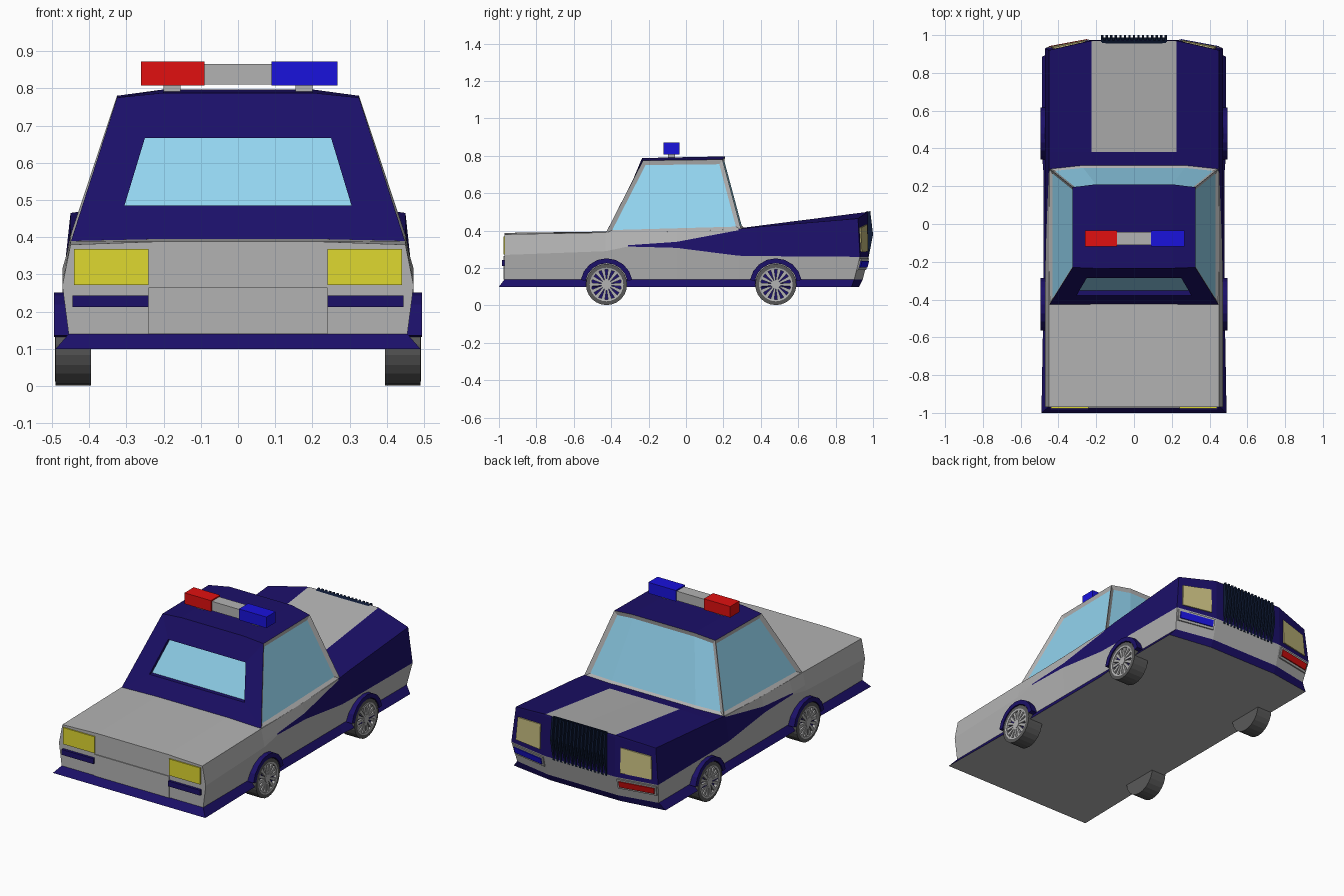
import bpy, bmesh, math
from mathutils import Vector

if "Cube" in bpy.data.objects:
    bpy.data.objects.remove(bpy.data.objects["Cube"])

COL = {"grey": (.45, .45, .45), "navy": (.011, .005, .14), "glass": (.29, .66, .87),
       "yellow": (.74, .69, .03), "tan": (.58, .52, .22), "red": (.75, .005, .005),
       "blue": (.01, .006, .72), "tyre": (.1, .1, .1), "dark": (.004, .01, .035)}
MATS = {}
for n, c in COL.items():
    MATS[n] = bpy.data.materials.new(n)
    MATS[n].diffuse_color = (*c, 1)


def mesh(name, verts, faces, mats):
    """Mesh object; mats is one colour name or one per face."""
    if isinstance(mats, str):
        mats = [mats] * len(faces)
    slots = sorted(set(mats))
    me = bpy.data.meshes.new(name)
    me.from_pydata([tuple(v) for v in verts], [], faces)
    for s in slots:
        me.materials.append(MATS[s])
    for p, m in zip(me.polygons, mats):
        p.material_index = slots.index(m)
    bm = bmesh.new()
    bm.from_mesh(me)
    bmesh.ops.remove_doubles(bm, verts=bm.verts, dist=1e-5)
    bmesh.ops.recalc_face_normals(bm, faces=bm.faces)
    bm.to_mesh(me)
    bm.free()
    ob = bpy.data.objects.new(name, me)
    bpy.context.collection.objects.link(ob)
    return ob


def prism(name, a, b, mat):
    """Solid between two matching outlines."""
    n = len(a)
    faces = [list(range(n)), list(range(n, 2 * n))]
    faces += [[i, (i + 1) % n, n + (i + 1) % n, n + i] for i in range(n)]
    return mesh(name, list(a) + list(b), faces, mat)


def box(name, x, y, z, mat):
    ring = [(x[0], y[0]), (x[1], y[0]), (x[1], y[1]), (x[0], y[1])]
    return prism(name, [(*p, z[0]) for p in ring], [(*p, z[1]) for p in ring], mat)


def panel(name, quad, u, v, depth, mat):
    """Thin plate lying on part of a quad (bottom a-b, top c-d), raised along y."""
    a, b, c, d = map(Vector, quad)
    pts = [a.lerp(b, i).lerp(c.lerp(d, i), j)
           for i, j in ((u[0], v[0]), (u[1], v[0]), (u[1], v[1]), (u[0], v[1]))]
    off = Vector((0, depth, 0))
    return prism(name, [p - off for p in pts], [p + off for p in pts], mat)


# Body shell: stations of (y, centre z, edge z, stripe top z, waist z)
stations = [(-.97, .388, .38, .32, .27), (-.43, .395, .39, .32, .29),
            (-.31, .395, .39, .322, .315), (-.05, .40, .395, .34, .308),
            (.28, .412, .408, .402, .266), (.38, .425, .42, .415, .264),
            (.92, .50, .465, .46, .26)]
halves = []
for i, (y, zc, zt, za, zb) in enumerate(stations):
    xa = .45 + .022 * (zt - za) / (zt - zb)
    xf = .48 if y < .3 else .488
    h = [[0, y, zc], [.225, y, zc], [.45, y, zt], [xa, y, za],
         [.472, y, zb], [.455, y, .14], [xf, y, .10]]
    if i == 0:
        h[6][1] = -1
        h[6][0] = .49
    if i == len(stations) - 1:
        for p, py in zip(h, (.975, .97, .92, .92, .93, .90, .885)):
            p[1] = py
    halves.append(h)
V, F, M = [], [], []


def quad(pts, mat):
    F.append(list(range(len(V), len(V) + len(pts))))
    V.extend(pts)
    M.append(mat)


def flip(p):
    return (-p[0], p[1], p[2])


for i in range(len(halves) - 1):
    a, b, y = halves[i], halves[i + 1], stations[i][0]
    hood = y > .2
    cols = ["grey" if y < 0 or y > .3 else "navy", "navy" if hood else "grey",
            "navy" if hood else "grey", "navy" if y > -.32 else "grey", "grey", "navy"]
    for k, c in enumerate(cols):
        q = [a[k], a[k + 1], b[k + 1], b[k]]
        quad(q, c)
        quad([flip(p) for p in q], c)
    quad([a[6], b[6], flip(b[6]), flip(a[6])], "grey")
# Flat tail end
t = halves[0]
quad([t[0], t[1], t[2], flip(t[2]), flip(t[1])], "grey")
for k in range(2, 6):
    quad([t[k], t[k + 1], flip(t[k + 1]), flip(t[k])], "navy" if k == 5 else "grey")
# Faceted nose end
n = halves[-1]
inner = [(.225, .97, .50), (.225, .972, .49), (.225, .975, .26), (.225, .945, .14), (.225, .925, .10)]
for k, c in enumerate(("navy", "navy", "grey", "navy")):
    q = [n[k + 2], n[k + 3], inner[k + 1], inner[k]]
    quad(q, c)
    quad([flip(p) for p in q], c)
    quad([inner[k], inner[k + 1], flip(inner[k + 1]), flip(inner[k])], c)
quad([n[0], inner[0], flip(inner[0])], "navy")
quad([n[6], inner[4], flip(inner[4]), flip(n[6])], "grey")
mesh("body", V, F, M)

# Cabin: lower and upper outlines, with a bowed windscreen and crowned roof
fb = [(-.45, .295, .405), (-.27, .315, .41), (.27, .315, .41), (.45, .295, .405)]
ft = [(-.325, .195, .78), (-.2, .21, .797), (.2, .21, .797), (.325, .195, .78)]
rb = [(-.45, -.43, .385), (.45, -.43, .385)]
rt = [(-.325, -.23, .775), (-.2, -.235, .788), (.2, -.235, .788), (.325, -.23, .775)]
win = [(-.305, -.378, .485), (.305, -.378, .485), (.25, -.286, .667), (-.25, -.286, .667)]
deep = [(x, y + .025, z) for x, y, z in win]
V, F, M = [], [], []
quad([rb[0], fb[0], ft[0], rt[0]], "grey")
quad([rb[1], fb[3], ft[3], rt[3]], "grey")
for i in range(3):
    quad([fb[i], fb[i + 1], ft[i + 1], ft[i]], "grey")
for i in range(3):
    quad([rt[i], rt[i + 1], ft[i + 1], ft[i]], "navy")
quad([rb[0], rb[1], win[1], win[0]], "navy")
quad([rb[1], rt[3], win[2], win[1]], "navy")
quad([*rt, win[2], win[3]], "navy")
quad([rt[0], rb[0], win[0], win[3]], "navy")
for i in range(4):
    j = (i + 1) % 4
    quad([win[i], win[j], deep[j], deep[i]], "navy")
quad(deep, "glass")
quad([rb[0], rb[1], *fb[::-1]], "grey")
cabin = mesh("cabin", V, F, M)
# Recessed side windows and windscreen
bm = bmesh.new()
bm.from_mesh(cabin.data)
bm.faces.ensure_lookup_table()
glass = [m.name for m in cabin.data.materials].index("glass")
for group in [[bm.faces[0]], [bm.faces[1]], [bm.faces[k] for k in (2, 3, 4)]]:
    bmesh.ops.inset_region(bm, faces=group, thickness=.022, depth=-.012, use_even_offset=True)
    for f in group:
        f.material_index = glass
bm.to_mesh(cabin.data)
bm.free()

# Roof light bar
box("light_bar_red", (-.26, -.09), (-.12, -.035), (.808, .872), "red")
box("light_bar_blue", (.09, .267), (-.12, -.035), (.808, .872), "blue")
box("light_bar_middle", (-.09, .09), (-.112, -.043), (.81, .865), "grey")
for s in (-1, 1):
    box("light_bar_post", (s * .155, s * .2), (-.095, -.06), (.775, .812), "grey")

# Tail end lamps and plate
for s in (-1, 1):
    box("square_lamp", (s * .24, s * .44), (-.977, -.96), (.272, .368), "yellow")
    box("lower_strip", (s * .24, s * .445), (-.985, -.96), (.212, .243), "navy")
box("tail_plate", (-.24, .24), (-.975, -.96), (.14, .265), "grey")

# Nose lamps
for s in (-1, 1):
    up = [(s * .225, .975, .26), (s * .468, .93, .26), (s * .225, .97, .50), (s * .452, .92, .465)]
    low = [(s * .225, .945, .14), (s * .455, .90, .14), *up[:2]]
    panel("nose_lamp", up, (.14, .88), (.12, .74), .006, "tan")
    panel("nose_signal_frame", low, (.05, .98), (.42, .92), .008, "grey")
    panel("nose_signal", low, (.1, .94), (.52, .82), .014, "blue" if s > 0 else "red")

# Grille: dark backing with upright bars
prof = [(.95, .25), (.975, .25), (1.0, .38), (.985, .505), (.95, .495)]
back = [(y - .013 if y > .96 else y, z) for y, z in prof]
prism("grille_back", [(-.17, *p) for p in back], [(.17, *p) for p in back], "dark")
for i in range(15):
    x = -.168 + i * .024
    prism("grille_bar", [(x - .006, *p) for p in prof], [(x + .006, *p) for p in prof], "dark")

# Wheels, spokes and arches
N = 24
for s in (-1, 1):
    for cy in (-.425, .48):
        def at(x, r, a):
            return (s * x, cy + r * math.cos(a), .112 + r * math.sin(a))
        V, F, M = [], [], []
        tyre = [(.395, 0), (.395, .11), (.49, .11), (.492, .09), (.49, .08), (.472, .08), (.472, 0)]
        tints = ["tyre", "tyre", "tyre", "grey", "grey", "navy"]
        for k in range(N):
            a, b = 2 * math.pi * k / N, 2 * math.pi * (k + 1) / N
            for (p, q), c in zip(zip(tyre, tyre[1:]), tints):
                if p[1] == 0:
                    quad([at(*p, a), at(*q, a), at(*q, b)], c)
                elif q[1] == 0:
                    quad([at(*p, a), at(*q, a), at(*p, b)], c)
                else:
                    quad([at(*p, a), at(*q, a), at(*q, b), at(*p, b)], c)
        mesh("wheel", V, F, M)
        for k in range(14):
            a = 2 * math.pi * k / 14
            ring = [(.015, a - .3), (.083, a - .12), (.083, a + .12), (.015, a + .3)]
            prism("spoke", [at(.47, *p) for p in ring], [at(.487, *p) for p in ring], "grey")
        hub = [(.024, 2 * math.pi * k / 12) for k in range(12)]
        prism("hub", [at(.47, *p) for p in hub], [at(.49, *p) for p in hub], "grey")
        angs = [math.radians(10 + 20 * k) for k in range(9)]
        arch = [(.14, a) for a in angs] + [(.114, a) for a in angs[::-1]]
        prism("wheel_arch", [at(.44, *p) for p in arch], [at(.494, *p) for p in arch], "navy")

for m in bpy.data.materials:
    if m.users and not m.is_grease_pencil:
        m.use_nodes = True
        m.node_tree.nodes["Principled BSDF"].inputs["Base Color"].default_value = m.diffuse_color
